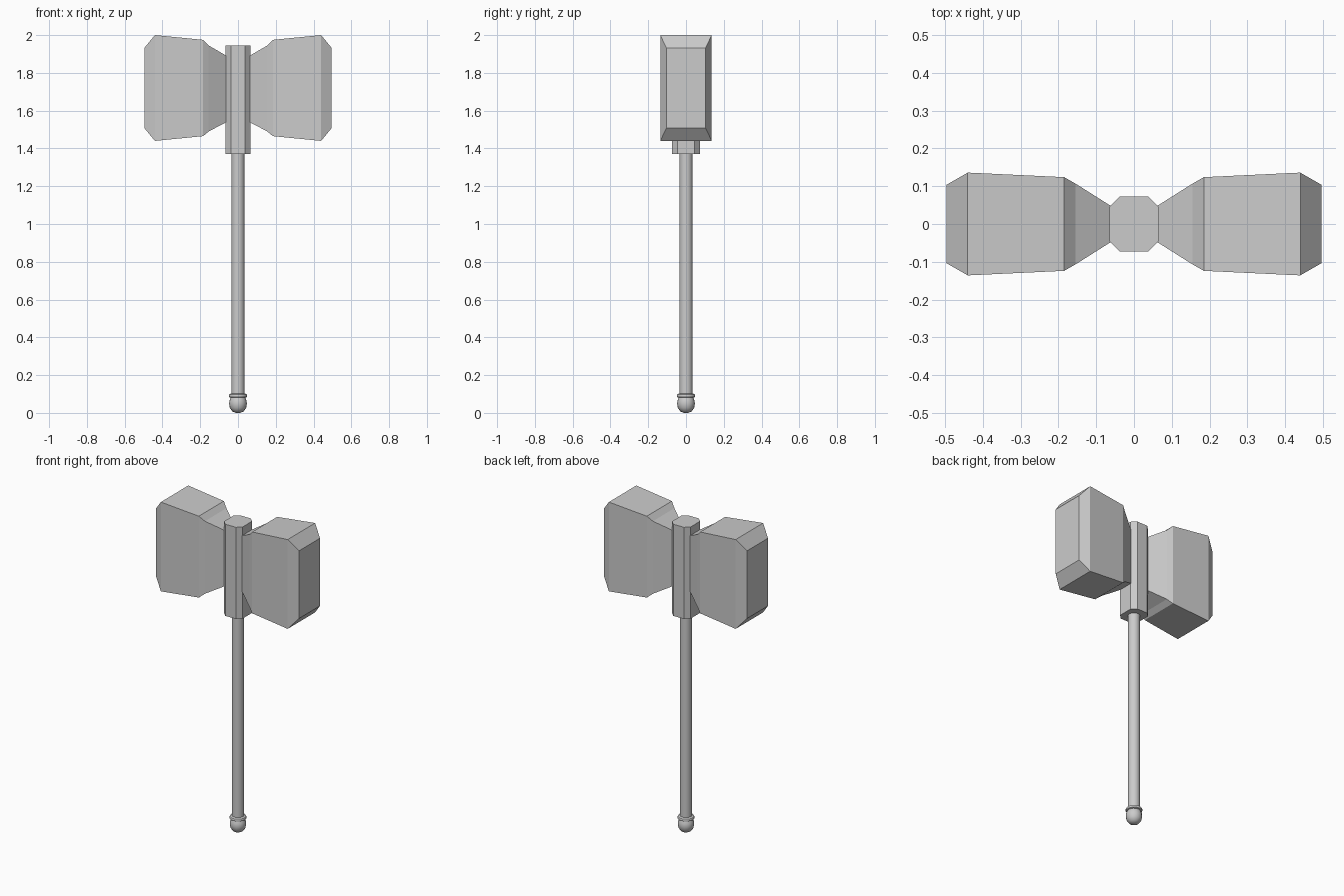
import bpy, bmesh, math

if "Cube" in bpy.data.objects:
    bpy.data.objects.remove(bpy.data.objects["Cube"])


def loft(name, rings, smooth=False):
    """Skin a list of equal-length point rings and cap both ends."""
    bm = bmesh.new()
    loops = [[bm.verts.new(p) for p in ring] for ring in rings]
    n = len(loops[0])
    for a, b in zip(loops, loops[1:]):
        for i in range(n):
            j = (i + 1) % n
            bm.faces.new((a[i], a[j], b[j], b[i]))
    bm.faces.new(loops[0][::-1])
    bm.faces.new(loops[-1])
    bmesh.ops.recalc_face_normals(bm, faces=bm.faces)
    mesh = bpy.data.meshes.new(name)
    bm.to_mesh(mesh)
    bm.free()
    obj = bpy.data.objects.new(name, mesh)
    bpy.context.collection.objects.link(obj)
    if smooth:
        bpy.ops.object.select_all(action='DESELECT')
        obj.select_set(True)
        bpy.context.view_layer.objects.active = obj
        bpy.ops.object.shade_smooth_by_angle(angle=math.radians(40))
    return obj


def circle(r, z, n=16):
    return [(r * math.cos(2 * math.pi * i / n), r * math.sin(2 * math.pi * i / n), z)
            for i in range(n)]


# Hammer heads: rectangular sections (x, half depth, bottom, top), mirrored
sections = [(0.06, 0.047, 1.54, 1.89), (0.155, 0.107, 1.49, 1.945),
            (0.185, 0.124, 1.465, 1.975), (0.44, 0.136, 1.44, 2.0),
            (0.496, 0.104, 1.508, 1.932)]
for side, name in ((1, "right_head"), (-1, "left_head")):
    loft(name, [[(side * x, -d, lo), (side * x, d, lo), (side * x, d, hi), (side * x, -d, hi)]
                for x, d, lo, hi in sections])

# Chamfered socket holding the heads
outline = [(0.065, -0.046), (0.065, 0.046), (0.037, 0.073), (-0.037, 0.073),
           (-0.065, 0.046), (-0.065, -0.046), (-0.037, -0.073), (0.037, -0.073)]
loft("socket", [[(x, y, z) for x, y in outline] for z in (1.37, 1.945)])

# Handle
loft("handle", [circle(0.035, 0.09), circle(0.035, 1.38)], smooth=True)

# Pommel ball with a collar ring
pommel = [(0.012, 0.0), (0.03, 0.008), (0.043, 0.026), (0.047, 0.048),
          (0.045, 0.066), (0.038, 0.083)]
loft("pommel", [circle(r, z) for r, z in pommel], smooth=True)
ring = [(0.038, 0.08), (0.047, 0.084), (0.049, 0.091), (0.046, 0.098), (0.036, 0.103)]
loft("pommel_ring", [circle(r, z) for r, z in ring], smooth=True)
